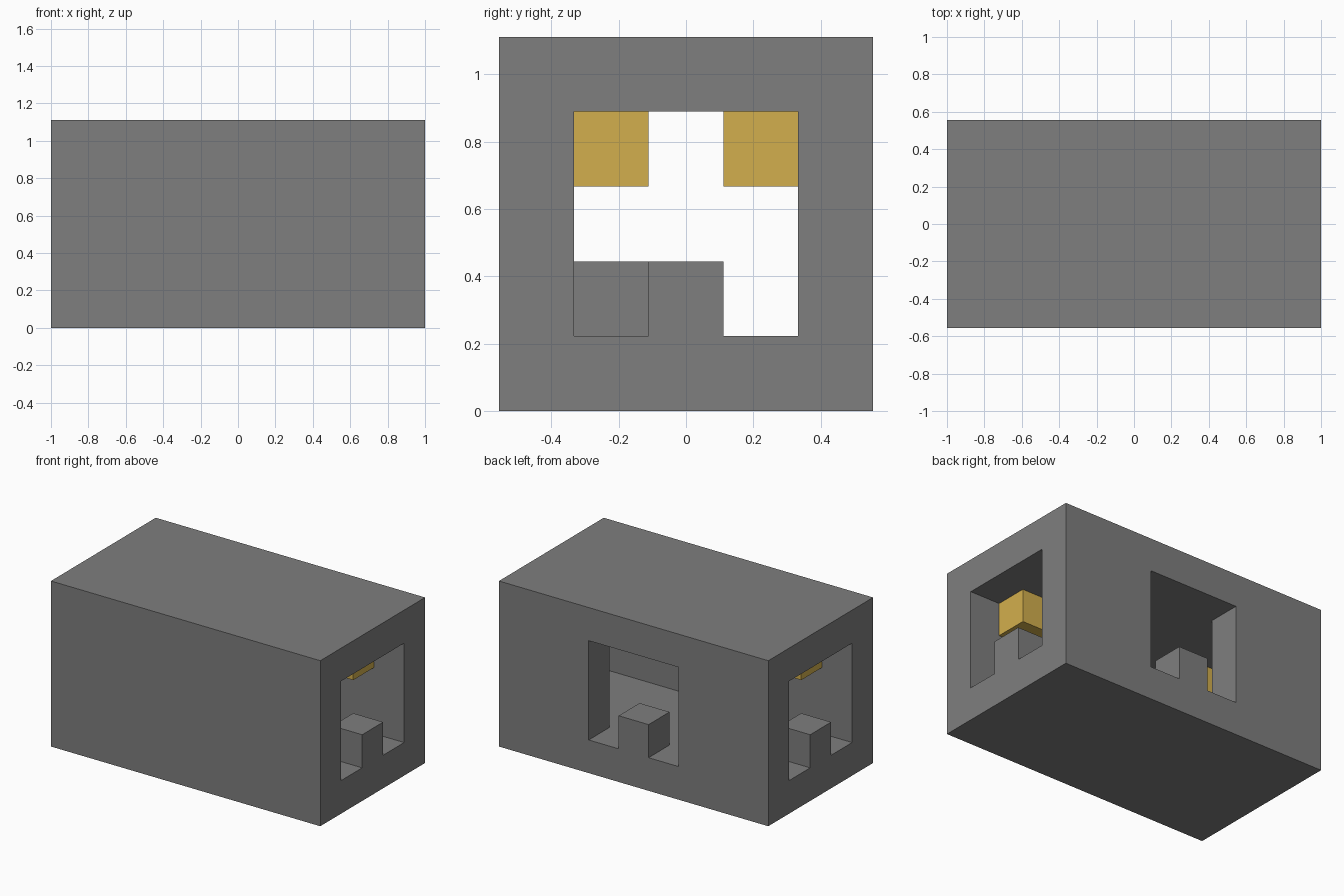
import bpy
import bmesh

U = 2 / 9  # one block

default_cube = bpy.data.objects.get("Cube")
if default_cube:
    bpy.data.objects.remove(default_cube, do_unlink=True)


def make_material(name, rgb):
    mat = bpy.data.materials.new(name)
    mat.use_nodes = True
    mat.diffuse_color = (*rgb, 1)
    mat.node_tree.nodes["Principled BSDF"].inputs["Base Color"].default_value = (*rgb, 1)
    return mat


stone = make_material("stone_grey", (0.21, 0.21, 0.21))
gold = make_material("lamp_gold", (0.65, 0.43, 0.075))


def prism(name, outline, z0, z1, mat):
    """Extrude a floor outline, given in blocks, from z0 to z1."""
    bm = bmesh.new()
    base = bm.faces.new([bm.verts.new((x * U, y * U, z0 * U)) for x, y in outline])
    top = bmesh.ops.extrude_face_region(bm, geom=[base])["geom"]
    bmesh.ops.translate(bm, vec=(0, 0, (z1 - z0) * U),
                        verts=[v for v in top if isinstance(v, bmesh.types.BMVert)])
    bmesh.ops.recalc_face_normals(bm, faces=bm.faces)
    mesh = bpy.data.meshes.new(name)
    bm.to_mesh(mesh)
    bm.free()
    mesh.materials.append(mat)
    obj = bpy.data.objects.new(name, mesh)
    bpy.context.collection.objects.link(obj)
    return obj


def box(name, x, y, z, mat, sx=1, sy=1, sz=1):
    """Box centred on x, y with its underside at z."""
    a, b = sx / 2, sy / 2
    return prism(name, [(x - a, y - b), (x + a, y - b), (x + a, y + b), (x - a, y + b)],
                 z, z + sz, mat)


# Outer walls, hollowed by a passage through both ends and the back doorway
shell = box("shell", 0, 0, 0, stone, 9, 5, 5)
half_outline = [(1.5, 3), (1.5, 1.5), (5, 1.5), (5, -1.5)]
outline = half_outline + [(-x, y) for x, y in reversed(half_outline)]
cutter = prism("passage_cutter", outline, 1, 4, stone)
cutter.hide_render = True
cut = shell.modifiers.new("passage", "BOOLEAN")
cut.operation = "DIFFERENCE"
cut.solver = "EXACT"
cut.object = cutter
bpy.context.view_layer.objects.active = shell
bpy.ops.object.modifier_apply(modifier=cut.name)
bpy.data.objects.remove(cutter, do_unlink=True)

# Low blocks in the three openings, and one inside against the front wall
for name, x, y in (("left_door_block", 4, 0), ("right_door_block", -4, 0),
                   ("back_door_block", 0, 2), ("inner_front_block", 0, -1)):
    box(name, x, y, 1, stone)

# Lamps in the four upper corners of the room
for side, x in (("left", 3), ("right", -3)):
    for end, y in (("front", -1), ("back", 1)):
        box(f"{end}_{side}_lamp", x, y, 3, gold)
